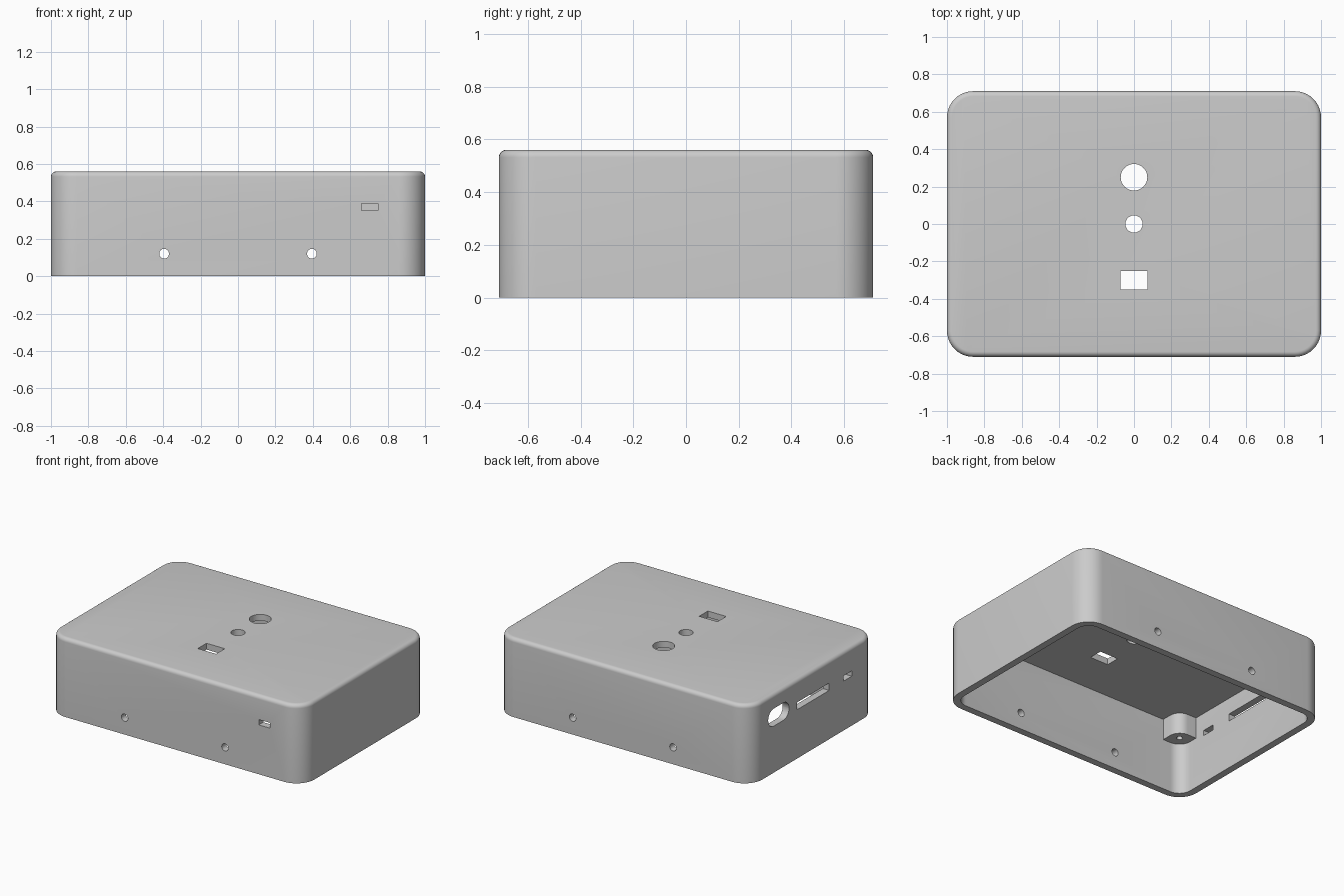
import bpy, bmesh
from math import sin, cos, pi, radians
from mathutils import Vector, Matrix

if "Cube" in bpy.data.objects:
    bpy.data.objects.remove(bpy.data.objects["Cube"], do_unlink=True)

grey = bpy.data.materials.new("plain_grey")
grey.use_nodes = True
colour = (0.6, 0.6, 0.6, 1)
grey.diffuse_color = colour
grey.node_tree.nodes["Principled BSDF"].inputs["Base Color"].default_value = colour

HALF_X, HALF_Y, HEIGHT = 1.0, 0.71, 0.56
WALL, CORNER, FILLET, CEILING = 0.05, 0.14, 0.028, 0.515


def outline(hx, hy, radii, steps=10):
    """Rectangle with its own radius on each corner, counter-clockwise from +x +y."""
    pts = []
    for i, (sx, sy) in enumerate([(1, 1), (-1, 1), (-1, -1), (1, -1)]):
        r = radii[i]
        if r == 0:
            pts.append((sx * hx, sy * hy))
            continue
        for k in range(steps + 1):
            a = pi / 2 * (i + k / steps)
            pts.append((sx * (hx - r) + r * cos(a), sy * (hy - r) + r * sin(a)))
    return pts


def loft(name, rings, matrix=Matrix()):
    """Closed solid through a list of (outline, height)."""
    bm = bmesh.new()
    loops = [[bm.verts.new((x, y, z)) for x, y in pts] for pts, z in rings]
    n = len(loops[0])
    bm.faces.new(loops[0])
    bm.faces.new(loops[-1])
    for a, b in zip(loops, loops[1:]):
        for i in range(n):
            j = (i + 1) % n
            bm.faces.new((a[i], a[j], b[j], b[i]))
    bmesh.ops.transform(bm, matrix=matrix, verts=bm.verts)
    bmesh.ops.recalc_face_normals(bm, faces=bm.faces)
    mesh = bpy.data.meshes.new(name)
    bm.to_mesh(mesh)
    bm.free()
    mesh.materials.append(grey)
    obj = bpy.data.objects.new(name, mesh)
    bpy.context.collection.objects.link(obj)
    return obj


def cutter(centre, hx, hy, radius, depth, axis="Z"):
    """Rounded bar that cuts along one axis, centred on a point."""
    turn = {"Z": Matrix(),
            "Y": Matrix.Rotation(radians(90), 4, "X"),
            "X": Matrix.Rotation(radians(90), 4, "Z") @ Matrix.Rotation(radians(90), 4, "X")}[axis]
    pts = outline(hx, hy, [radius] * 4, 8)
    obj = loft("cutter", [(pts, -depth), (pts, depth)], Matrix.Translation(centre) @ turn)
    obj.hide_render = True
    return obj


def cut(obj, cutters):
    for c in cutters:
        mod = obj.modifiers.new("cut", "BOOLEAN")
        mod.operation, mod.solver, mod.object = "DIFFERENCE", "EXACT", c
    dg = bpy.context.evaluated_depsgraph_get()
    mesh = bpy.data.meshes.new_from_object(obj.evaluated_get(dg))
    obj.modifiers.clear()
    obj.data = mesh
    for c in cutters:
        bpy.data.objects.remove(c, do_unlink=True)


def smooth(obj):
    bpy.ops.object.select_all(action="DESELECT")
    obj.select_set(True)
    bpy.context.view_layer.objects.active = obj
    bpy.ops.object.shade_smooth_by_angle(angle=radians(30))


# Shell: rounded box with a filleted top edge
rings = [(outline(HALF_X, HALF_Y, [CORNER] * 4), 0)]
for k in range(7):
    a = pi / 2 * k / 6
    d = FILLET * (1 - cos(a))
    rings.append((outline(HALF_X - d, HALF_Y - d, [CORNER - d] * 4),
                  HEIGHT - FILLET + FILLET * sin(a)))
case = loft("case_shell", rings)

# Hollow interior, open underneath
inner = outline(HALF_X - WALL, HALF_Y - WALL, [CORNER - WALL] * 4)
cavity = loft("cutter", [(inner, -0.2), (inner, CEILING)])
cavity.hide_render = True
cuts = [cavity]

# Top openings: large round, small round, rectangular
cuts.append(cutter((0, 0.25, HEIGHT), 0.071, 0.071, 0.0709, 0.1))
cuts.append(cutter((0, 0, HEIGHT), 0.046, 0.046, 0.0459, 0.1))
cuts.append(cutter((0, -0.3, HEIGHT), 0.072, 0.049, 0, 0.1))

# Screw holes through front and back walls
for x in (-0.395, 0.395):
    for y in (-HALF_Y, HALF_Y):
        cuts.append(cutter((x, y, 0.12), 0.026, 0.026, 0.0259, 0.1, "Y"))

# Port openings: front slot, then the three on the -x wall
cuts.append(cutter((0.705, -HALF_Y, 0.37), 0.044, 0.019, 0, 0.1, "Y"))
cuts.append(cutter((-HALF_X, 0.388, 0.393), 0.117, 0.062, 0.0619, 0.1, "X"))
cuts.append(cutter((-HALF_X, 0, 0.373), 0.18, 0.026, 0, 0.1, "X"))
cuts.append(cutter((-HALF_X, -0.388, 0.37), 0.046, 0.019, 0, 0.1, "X"))
cut(case, cuts)
smooth(case)

# Corner screw posts hanging from the ceiling, each with a blind hole
POST, BOTTOM = 0.085, 0.365
for sx, x_name in ((-1, "right"), (1, "left")):
    for sy, y_name in ((-1, "front"), (1, "back")):
        place = Matrix.Translation((sx * 0.885, sy * 0.595, 0)) @ Matrix.Diagonal((-sx, -sy, 1, 1))
        pts = outline(POST, POST, [0.08, 0, 0.08, 0])
        post = loft(f"{y_name}_{x_name}_screw_post", [(pts, BOTTOM), (pts, CEILING + 0.01)], place)
        cut(post, [cutter((sx * 0.868, sy * 0.578, BOTTOM), 0.02, 0.02, 0.0199, 0.12)])
        smooth(post)
